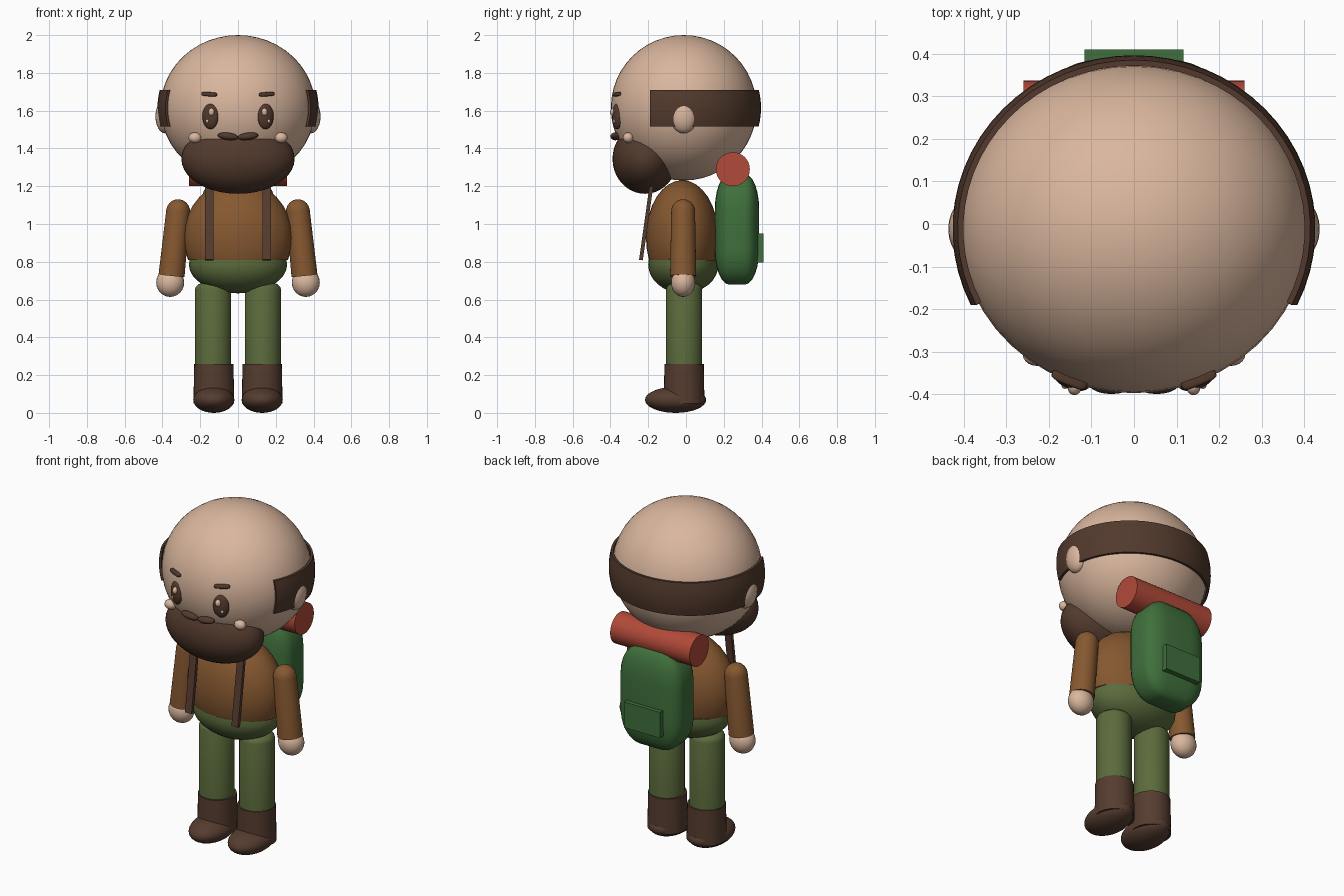
import bpy, bmesh, math
from mathutils import Vector, Matrix

if "Cube" in bpy.data.objects:
    bpy.data.objects.remove(bpy.data.objects["Cube"])


def material(name, rgb):
    m = bpy.data.materials.new(name)
    m.diffuse_color = (*rgb, 1)
    m.use_nodes = True
    m.node_tree.nodes["Principled BSDF"].inputs["Base Color"].default_value = m.diffuse_color
    return m


SKIN = material("skin", (0.70, 0.47, 0.34))
HAIR = material("dark_brown", (0.085, 0.042, 0.026))
LEATHER = material("leather_brown", (0.092, 0.045, 0.029))
JACKET = material("jacket_brown", (0.238, 0.098, 0.030))
TROUSER = material("olive_green", (0.105, 0.147, 0.045))
PACK = material("pack_green", (0.050, 0.162, 0.045))
ROLL = material("roll_red", (0.44, 0.068, 0.040))


def finish(bm, name, mat, smooth=True):
    bmesh.ops.recalc_face_normals(bm, faces=bm.faces[:])
    me = bpy.data.meshes.new(name)
    bm.to_mesh(me)
    bm.free()
    ob = bpy.data.objects.new(name, me)
    bpy.context.scene.collection.objects.link(ob)
    me.materials.append(mat)
    if smooth:
        bpy.ops.object.select_all(action='DESELECT')
        bpy.context.view_layer.objects.active = ob
        ob.select_set(True)
        bpy.ops.object.shade_smooth_by_angle(angle=math.radians(40))
    return ob


def ellipsoid(name, mat, loc, radii, turn=None, cut=None, keep_above=True, seg=32):
    """Scaled sphere, optionally turned, or cut flat at a height."""
    bm = bmesh.new()
    bmesh.ops.create_uvsphere(bm, u_segments=seg, v_segments=seg // 2, radius=1)
    mtx = Matrix.Translation(loc) @ (turn or Matrix()) @ Matrix.Diagonal((*radii, 1))
    bm.transform(mtx)
    if cut is not None:
        bmesh.ops.bisect_plane(bm, geom=bm.verts[:] + bm.edges[:] + bm.faces[:],
                               plane_co=(0, 0, cut), plane_no=(0, 0, 1),
                               clear_inner=keep_above, clear_outer=not keep_above)
        bmesh.ops.holes_fill(bm, edges=[e for e in bm.edges if e.is_boundary])
    return finish(bm, name, mat)


def tube(name, mat, a, b, r1, r2, round_a=False, seg=32):
    """Cylinder or cone from a to b; round_a domes the a end."""
    a, b = Vector(a), Vector(b)
    d = b - a
    bm = bmesh.new()
    rings = [(d.length, r2), (0, r1)]
    if round_a:
        rings += [(-r1 * round_a * math.sin(t), r1 * math.cos(t))
                  for t in (math.radians(x) for x in (18, 36, 54, 72, 86))]
    loops = [[bm.verts.new((r * math.cos(2 * math.pi * i / seg),
                            r * math.sin(2 * math.pi * i / seg), z)) for i in range(seg)]
             for z, r in rings]
    for lo, hi in zip(loops, loops[1:]):
        for i in range(seg):
            j = (i + 1) % seg
            bm.faces.new((lo[i], lo[j], hi[j], hi[i]))
    bm.faces.new(loops[0])
    bm.faces.new(loops[-1])
    bm.transform(Matrix.Translation(a) @ d.to_track_quat('Z', 'Y').to_matrix().to_4x4())
    return finish(bm, name, mat)


def box(name, mat, loc, size, turn=None, bevel=0, seg=6):
    """Cube bevelled before scaling, so corners stretch with the size."""
    bm = bmesh.new()
    bmesh.ops.create_cube(bm, size=1)
    if bevel:
        bmesh.ops.bevel(bm, geom=bm.edges[:], offset=bevel, segments=seg,
                        profile=0.5, affect='EDGES')
    bm.transform(Matrix.Translation(loc) @ (turn or Matrix()) @ Matrix.Diagonal((*size, 1)))
    return finish(bm, name, mat, bool(bevel))


def hair_band():
    """Strip around the back of the head, following its curve."""
    bm = bmesh.new()
    n, rows, rz, cz = 40, 6, 0.405, 1.615
    grid = {}
    for layer, inset in enumerate((0, 0.014)):
        for k in range(rows + 1):
            z = 1.515 + 0.195 * k / rows
            f = math.sqrt(1 - ((z - cz) / rz) ** 2)
            start = math.asin(-0.178 / (0.409 * f))
            for i in range(n + 1):
                t = start + (math.pi - 2 * start) * i / n
                grid[layer, k, i] = bm.verts.new((
                    (0.427 - inset) * f * math.cos(t),
                    (0.409 - inset) * f * math.sin(t) - 0.012, z))

    def quad(*keys):
        bm.faces.new([grid[k] for k in keys])
    for k in range(rows):
        for i in range(n):
            for s in (0, 1):
                quad((s, k, i), (s, k, i + 1), (s, k + 1, i + 1), (s, k + 1, i))
        for i in (0, n):
            quad((0, k, i), (0, k + 1, i), (1, k + 1, i), (1, k, i))
    for i in range(n):
        for k in (0, rows):
            quad((0, k, i), (0, k, i + 1), (1, k, i + 1), (1, k, i))
    finish(bm, "hair_band", HAIR)


# Head and beard
ellipsoid("head", SKIN, (0, -0.012, 1.615), (0.41, 0.386, 0.385), seg=48)
hair_band()
ellipsoid("beard", HAIR, (0, -0.217, 1.345), (0.30, 0.172, 0.185), seg=40)

# Torso and hips, meeting in a flat waist line
ellipsoid("torso", JACKET, (0, -0.02, 0.93), (0.288, 0.192, 0.302), cut=0.81)
ellipsoid("hips", TROUSER, (0, -0.014, 0.785), (0.26, 0.186, 0.152),
          cut=0.81, keep_above=False)

for s, side in ((-1, "right"), (1, "left")):
    turn = Matrix.Rotation(s * 0.38, 4, 'Z')

    # Face details
    ellipsoid(side + "_ear", SKIN, (s * 0.387, -0.012, 1.57), (0.05, 0.072, 0.09), seg=24)
    ellipsoid(side + "_eye", HAIR, (s * 0.146, -0.365, 1.57), (0.045, 0.024, 0.068), turn, seg=24)
    ellipsoid(side + "_eye_glint", SKIN, (s * 0.14, -0.381, 1.592), (0.017, 0.022, 0.022), seg=16)
    ellipsoid(side + "_small_eye_glint", SKIN, (s * 0.162, -0.378, 1.545),
              (0.009, 0.01, 0.011), seg=12)
    brow_turn = turn @ Matrix.Rotation(s * -0.06, 4, 'Y')
    box(side + "_eyebrow", HAIR, (s * 0.152, -0.366, 1.687), (0.086, 0.028, 0.022),
        brow_turn, bevel=0.3, seg=4)
    ellipsoid(side + "_cheek", SKIN, (s * 0.228, -0.306, 1.457), (0.034, 0.028, 0.028), seg=20)
    ellipsoid(side + "_moustache", HAIR, (s * 0.053, -0.374, 1.464), (0.055, 0.026, 0.020),
              Matrix.Rotation(s * -0.12, 4, 'Y'), seg=20)

    # Arm and hand
    tube(side + "_arm", JACKET, (s * 0.317, -0.015, 1.068), (s * 0.352, -0.015, 0.725),
         0.063, 0.069, round_a=1)
    ellipsoid(side + "_hand", SKIN, (s * 0.359, -0.015, 0.69), (0.074, 0.064, 0.076), seg=24)

    # Leg and boot
    tube(side + "_leg", TROUSER, (s * 0.132, -0.01, 0.655), (s * 0.132, -0.01, 0.20),
         0.096, 0.096, round_a=0.45)
    tube(side + "_boot_shaft", LEATHER, (s * 0.128, -0.01, 0.258), (s * 0.128, -0.01, 0.05),
         0.104, 0.108)
    ellipsoid(side + "_boot_foot", LEATHER, (s * 0.128, -0.055, 0.069), (0.109, 0.162, 0.069))

    # Shoulder strap
    box(side + "_strap", LEATHER, (s * 0.152, -0.211, 1.005), (0.043, 0.02, 0.395),
        Matrix.Rotation(-0.14, 4, 'X'))

# Backpack with pocket and rolled blanket
box("backpack", PACK, (0, 0.27, 0.972), (0.40, 0.235, 0.585), bevel=0.32)
box("pack_pocket", PACK, (0, 0.383, 0.873), (0.234, 0.056, 0.152))
tube("blanket_roll", ROLL, (-0.26, 0.248, 1.29), (0.26, 0.248, 1.29), 0.09, 0.09)
